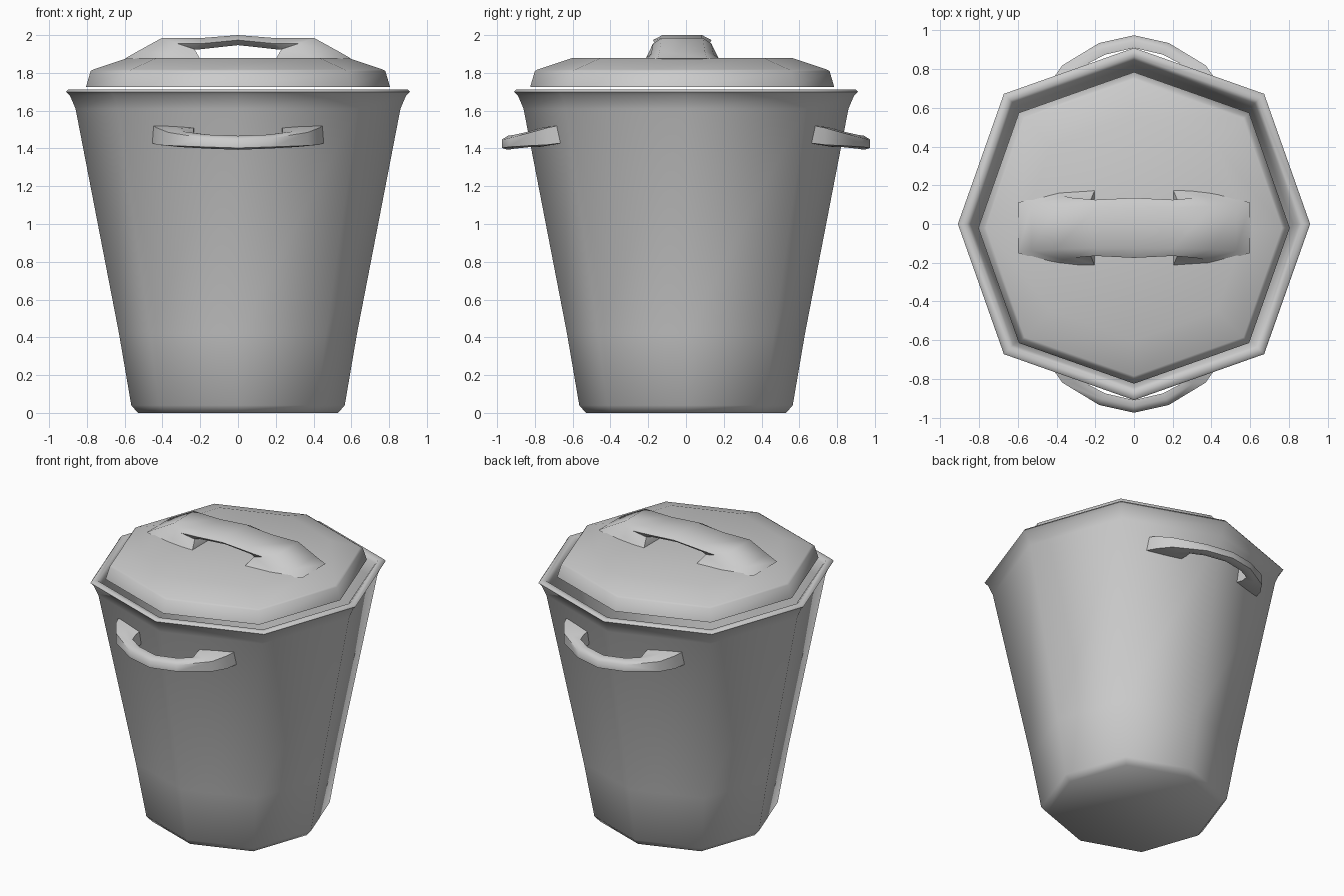
import bpy, bmesh, math

if "Cube" in bpy.data.objects:
    bpy.data.objects.remove(bpy.data.objects["Cube"])

SIDES = 8


def finish(name, bm, angle):
    bmesh.ops.recalc_face_normals(bm, faces=bm.faces)
    mesh = bpy.data.meshes.new(name)
    bm.to_mesh(mesh)
    bm.free()
    ob = bpy.data.objects.new(name, mesh)
    bpy.context.collection.objects.link(ob)
    bpy.ops.object.select_all(action='DESELECT')
    bpy.context.view_layer.objects.active = ob
    ob.select_set(True)
    bpy.ops.object.shade_smooth_by_angle(angle=math.radians(angle))
    return ob


def loft(name, rings, angle=60):
    """Skin a list of equal-length point rings and cap both ends."""
    bm = bmesh.new()
    loops = [[bm.verts.new(p) for p in ring] for ring in rings]
    for a, b in zip(loops, loops[1:]):
        n = len(a)
        for i in range(n):
            bm.faces.new((a[i], a[(i + 1) % n], b[(i + 1) % n], b[i]))
    bm.faces.new(loops[0])
    bm.faces.new(loops[-1])
    return finish(name, bm, angle)


def octagon(r, z, y_off=0.0):
    """Eight-sided ring, diagonal corners pushed out slightly."""
    pts = []
    for i in range(SIDES):
        a = math.tau * i / SIDES
        k = r * (1.045 if i % 2 else 1.0)
        pts.append((k * math.cos(a), k * math.sin(a) + y_off, z))
    return pts


def grip(name, half, place):
    """Mirrored six-sided bar. Each station: outer (x, h), inner (x, h),
    then half widths at the outer, middle and inner levels."""
    stations = half + [((-o[0], o[1]), (-i[0], i[1]), w)
                       for o, i, w in reversed(half[:-1])]
    rings = []
    for o, i, (wo, wm, wi) in stations:
        m = ((o[0] + i[0]) / 2, (o[1] + i[1]) / 2)
        section = [(o, -wo), (o, wo), (m, wm), (i, wi), (i, -wi), (m, -wm)]
        rings.append([place(p[0], p[1], w) for p, w in section])
    return loft(name, rings)


# Bin body: outer wall, rolled rim, inner wall and floor
body = [(0.53, 0), (0.565, 0.04), (0.63, 0.42), (0.86, 1.61), (0.89, 1.68),
        (0.91, 1.70), (0.90, 1.712), (0.865, 1.712), (0.845, 1.69),
        (0.82, 1.60), (0.60, 0.42), (0.53, 0.06)]
loft("bin_body", [octagon(r, z) for r, z in body])

# Lid, sitting slightly forward and just above the rim
lid = [(0.75, 1.75), (0.765, 1.725), (0.805, 1.725), (0.78, 1.81),
       (0.765, 1.818), (0.58, 1.88)]
loft("lid", [octagon(r, z, -0.02) for r, z in lid])

# Lid handle: broad strap with flared feet
grip("lid_handle", [
    ((-0.60, 1.875), (-0.20, 1.86), (0.13, 0.19, 0.22)),
    ((-0.53, 1.915), (-0.205, 1.882), (0.12, 0.165, 0.19)),
    ((-0.405, 1.984), (-0.23, 1.925), (0.11, 0.155, 0.13)),
    ((-0.20, 1.984), (-0.20, 1.925), (0.105, 0.145, 0.11)),
    ((0.0, 2.0), (0.0, 1.947), (0.105, 0.155, 0.12)),
], lambda x, h, w: (x, -0.02 + w, h))

# Side handles: drooping curved bars, front and back
side = [
    ((-0.455, 0.66), (-0.23, 0.735), (0.048, 0.05, 0.048)),
    ((-0.43, 0.735), (-0.235, 0.79), (0.045, 0.05, 0.048)),
    ((-0.37, 0.82), (-0.235, 0.83), (0.035, 0.042, 0.035)),
    ((-0.18, 0.935), (-0.15, 0.875), (0.023, 0.037, 0.03)),
    ((0.0, 0.975), (0.0, 0.91), (0.022, 0.037, 0.03)),
]
for label, s in (("front", -1), ("back", 1)):
    grip(label + "_handle", side,
         lambda x, h, w: (x, s * h, 1.47 - 0.165 * (h - 0.7) + w))
